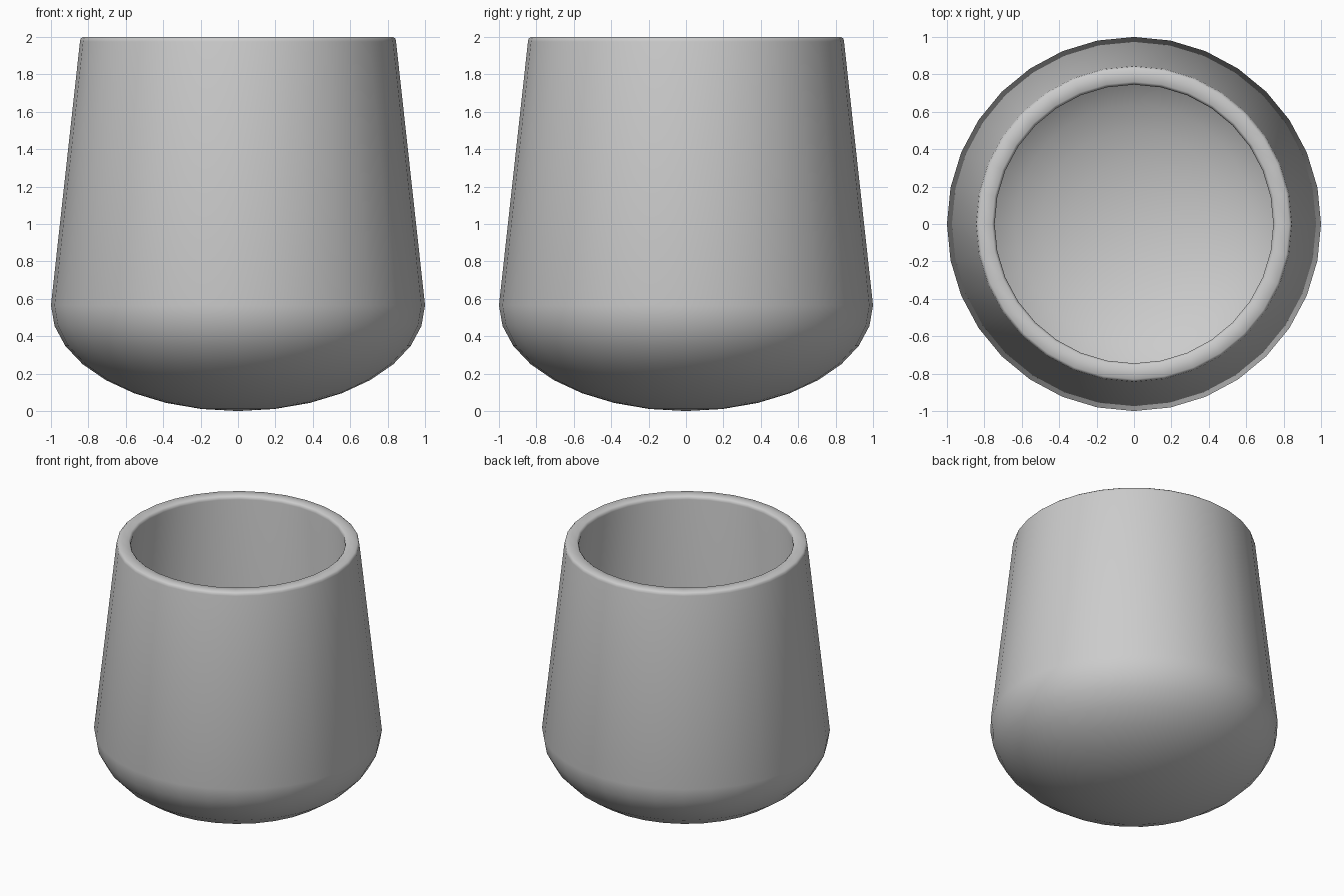
import bpy, bmesh
from math import sin, cos, pi, radians

if "Cube" in bpy.data.objects:
    bpy.data.objects.remove(bpy.data.objects["Cube"])

SEG = 32

def bowl(radius, depth, z):
    # quarter ellipse from the bottom pole up to the widest ring
    return [(radius * sin(i * pi / 16), z - depth * cos(i * pi / 16)) for i in range(9)]

# Closed section: outer shell, rounded rim, inner shell
outer = bowl(1.0, 0.565, 0.565)
rim = [(0.845, 1.975), (0.842, 1.99), (0.83, 2.0), (0.76, 2.0), (0.749, 1.99), (0.745, 1.975)]
inner = bowl(0.9, 0.465, 0.565)[::-1]
profile = outer + rim + inner

# Lathe the section around z
bm = bmesh.new()
vs = [bm.verts.new((r, 0, z)) for r, z in profile]
edges = [bm.edges.new(p) for p in zip(vs, vs[1:])]
bmesh.ops.spin(bm, geom=vs + edges, cent=(0, 0, 0), axis=(0, 0, 1),
               angle=2 * pi, steps=SEG, use_merge=False)
bmesh.ops.remove_doubles(bm, verts=bm.verts, dist=1e-4)
bmesh.ops.recalc_face_normals(bm, faces=bm.faces)

mesh = bpy.data.meshes.new("cup")
bm.to_mesh(mesh)
bm.free()
cup = bpy.data.objects.new("cup", mesh)
bpy.context.collection.objects.link(cup)
bpy.context.view_layer.objects.active = cup
cup.select_set(True)
bpy.ops.object.shade_smooth_by_angle(angle=radians(60))
